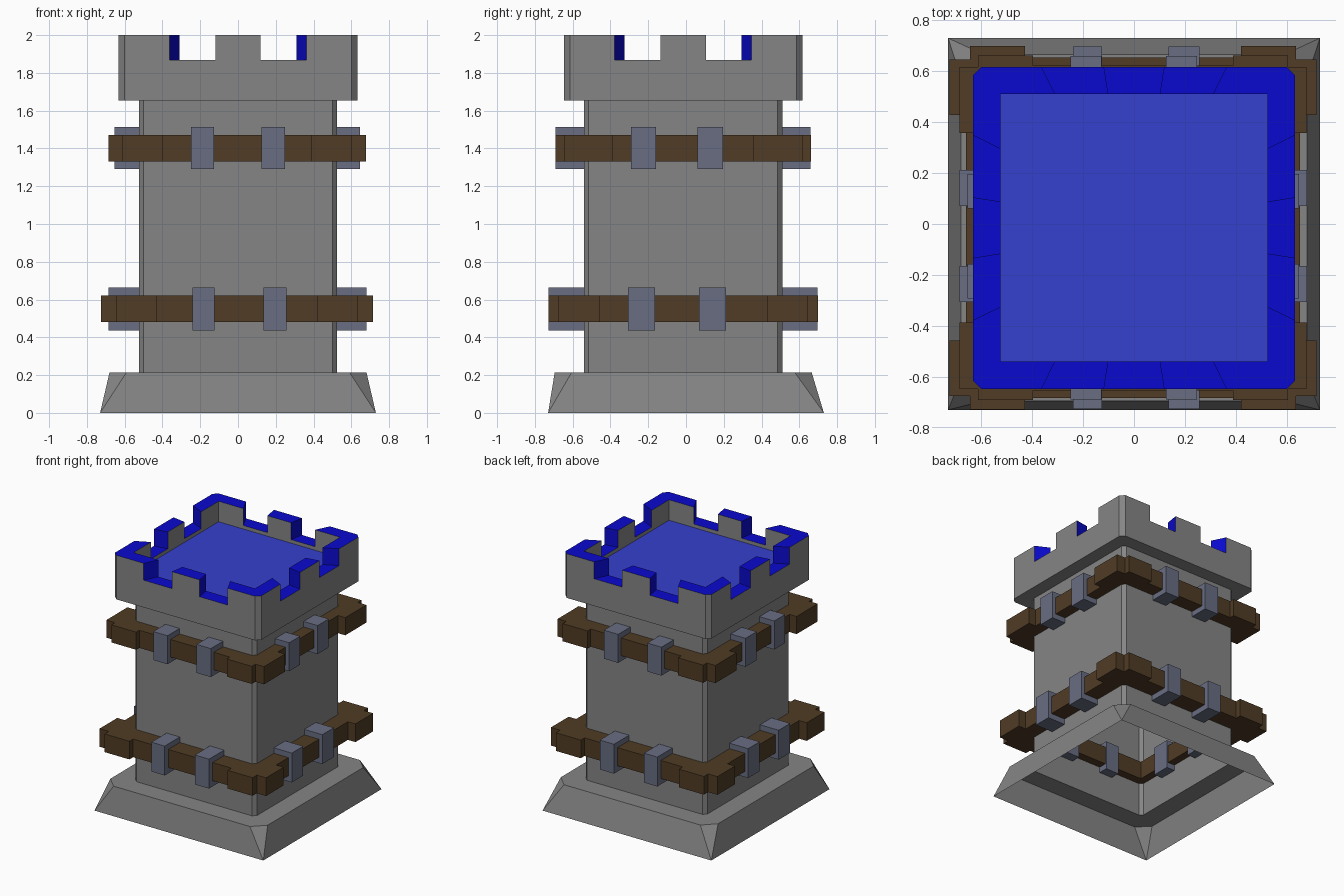
import bpy, bmesh, math

if "Cube" in bpy.data.objects:
    bpy.data.objects.remove(bpy.data.objects["Cube"])

CY = -0.015  # the tower sits slightly forward on its foot


def material(name, rgb):
    m = bpy.data.materials.new(name)
    m.diffuse_color = (*rgb, 1)
    m.use_nodes = True
    m.node_tree.nodes["Principled BSDF"].inputs["Base Color"].default_value = m.diffuse_color
    return m


STONE = material("grey stone", (0.235, 0.235, 0.235))
WOOD = material("brown wood", (0.08, 0.045, 0.018))
IRON = material("blue grey iron", (0.14, 0.155, 0.225))
TRIM = material("bright blue trim", (0.003, 0.003, 0.63))
FLOOR = material("roof blue", (0.037, 0.052, 0.61))


def finish(name, bm, mats):
    bmesh.ops.remove_doubles(bm, verts=bm.verts, dist=0.0005)
    bmesh.ops.recalc_face_normals(bm, faces=bm.faces)
    me = bpy.data.meshes.new(name)
    bm.to_mesh(me)
    bm.free()
    ob = bpy.data.objects.new(name, me)
    for m in mats:
        me.materials.append(m)
    bpy.context.collection.objects.link(ob)
    return ob


def face(bm, pts, mat=0):
    pts = [p for i, p in enumerate(pts) if p != pts[i - 1]]
    if len(pts) > 2:
        bm.faces.new([bm.verts.new(p) for p in pts]).material_index = mat


def turn(x, y, q):
    for _ in range(q):
        x, y = -y, x
    return x, y


def octagon(half, cut, z, cy=CY):
    """Square with cut corners, two points per side."""
    out = []
    for q in range(4):
        for s in (-1, 1):
            x, y = turn(s * (half - cut), -half, q)
            out.append((x, y + cy, z))
    return out


def bridge(bm, a, b):
    for i in range(len(a)):
        j = (i + 1) % len(a)
        face(bm, [a[i], a[j], b[j], b[i]])


def prism(bm, poly, z0, z1):
    lo = [bm.verts.new((x, y, z0)) for x, y in poly]
    hi = [bm.verts.new((x, y, z1)) for x, y in poly]
    bm.faces.new(lo)
    bm.faces.new(hi)
    for i in range(len(poly)):
        j = (i + 1) % len(poly)
        bm.faces.new((lo[i], lo[j], hi[j], hi[i]))


def rect(x0, x1, y0, y1):
    return [(x0, y0), (x1, y0), (x1, y1), (x0, y1)]


# Hollow shell: sloped foot, ledge, shaft
bm = bmesh.new()
foot = octagon(0.73, 0, 0, 0)
foot_top = octagon(0.68, 0.09, 0.215)
shaft_low = octagon(0.525, 0.025, 0.215)
shaft_high = octagon(0.525, 0.025, 1.655)
bridge(bm, foot, foot_top)
bridge(bm, foot_top, shaft_low)
bridge(bm, shaft_low, shaft_high)
bridge(bm, shaft_high, octagon(0.632, 0.032, 1.655))
finish("tower_shaft", bm, [STONE])

# Battlements: grey walls, blue tops and notches
Z0, ZF, ZN, ZT = 1.655, 1.84, 1.868, 2.0
OUT, INN = 0.632, 0.525
cols = []
for q in range(4):
    for o, i in ((-0.6, -INN), (-0.363, -0.31), (-0.12, -0.103),
                 (0.12, 0.103), (0.363, 0.31), (0.6, INN)):
        ox, oy = turn(o, -OUT, q)
        ix, iy = turn(i, -INN, q)
        cols.append(((round(ox, 4), round(oy + CY, 4)), (round(ix, 4), round(iy + CY, 4))))
bm = bmesh.new()
n = len(cols)
for k in range(n):
    (o1, i1), (o2, i2) = cols[k], cols[(k + 1) % n]
    notch = k % 6 in (1, 3)
    h = ZN if notch else ZT
    face(bm, [(*o1, Z0), (*o2, Z0), (*o2, h), (*o1, h)])
    if i1 != i2:
        face(bm, [(*i1, ZF), (*i2, ZF), (*i2, h), (*i1, h)])
    face(bm, [(*o1, h), (*o2, h), (*i2, h), (*i1, h)], 1)
    if notch:
        for o, i in ((o1, i1), (o2, i2)):
            face(bm, [(*o, ZN), (*i, ZN), (*i, ZT), (*o, ZT)], 1)
finish("battlements", bm, [STONE, TRIM])

# Roof floor
bm = bmesh.new()
face(bm, [(x, y + CY, ZF) for x, y in rect(-INN, INN, -INN, INN)])
roof = finish("roof_floor", bm, [FLOOR])
if roof.data.polygons[0].normal.z < 0:
    roof.data.flip_normals()


def wooden_band(name, z0, z1, X, Y, rx, ry, mx, my, ax, ay, inner):
    # Notched corner pieces
    bm = bmesh.new()
    ell = [(ax, Y), (rx, Y), (rx, ry), (X, ry), (X, ay),
           (inner, ay), (inner, inner), (ax, inner)]
    for sx in (-1, 1):
        for sy in (-1, 1):
            prism(bm, [(sx * x - 0.004, sy * y + CY) for x, y in ell], z0, z1)
    finish(name + "_corners", bm, [WOOD])
    # Straight planks between the corners
    bm = bmesh.new()
    for s in (-1, 1):
        a, b = sorted((s * inner, s * my))
        prism(bm, rect(-ax - 0.004, ax - 0.004, a + CY, b + CY), z0, z1)
        a, b = sorted((s * inner, s * mx))
        prism(bm, rect(a - 0.004, b - 0.004, -ay + CY, ay + CY), z0, z1)
    finish(name + "_planks", bm, [WOOD])


def iron_brackets(name, z0, z1, bx, by, xs, ys):
    bm = bmesh.new()
    for s in (-1, 1):
        for x0, x1 in xs:
            a, b = sorted((s * 0.45, s * by))
            prism(bm, rect(x0, x1, a + CY, b + CY), z0, z1)
        for y0, y1 in ys:
            a, b = sorted((s * 0.45, s * bx))
            prism(bm, rect(a - 0.003, b - 0.003, y0, y1), z0, z1)
    finish(name, bm, [IRON])


wooden_band("lower_band", 0.48, 0.622, 0.72, 0.714, 0.64, 0.661,
            0.655, 0.668, 0.425, 0.443, 0.46)
wooden_band("upper_band", 1.332, 1.47, 0.682, 0.677, 0.608, 0.632,
            0.62, 0.638, 0.392, 0.372, 0.46)
iron_brackets("lower_brackets", 0.435, 0.665, 0.683, 0.712,
              [(-0.24, -0.125), (0.135, 0.258)], [(-0.307, -0.165), (0.07, 0.212)])
iron_brackets("upper_brackets", 1.29, 1.513, 0.65, 0.675,
              [(-0.25, -0.127), (0.125, 0.248)], [(-0.292, -0.158), (0.06, 0.197)])
